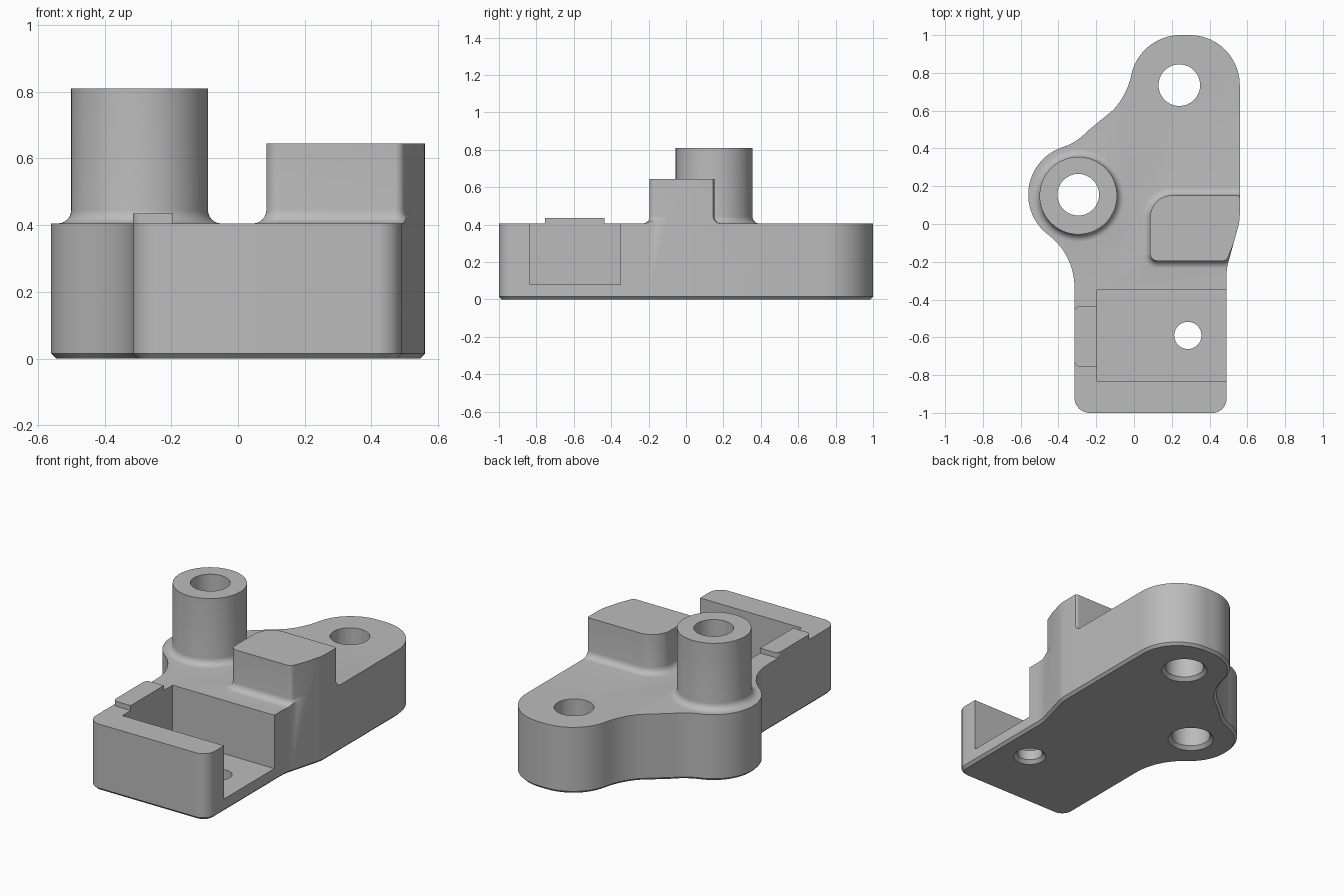
import bpy, bmesh
from math import radians, cos, sin, pi

if "Cube" in bpy.data.objects:
    bpy.data.objects.remove(bpy.data.objects["Cube"])

grey = bpy.data.materials.new("plain grey")
grey.use_nodes = True
grey.diffuse_color = (0.5, 0.5, 0.5, 1)
grey.node_tree.nodes["Principled BSDF"].inputs["Base Color"].default_value = (0.5, 0.5, 0.5, 1)

TOP = 0.405      # deck height
CHAMFER = 0.015


def ring(arcs, offset):
    """Points along arcs (cx, cy, r, start, end); falling angles are concave."""
    pts = []
    for cx, cy, r, a0, a1 in arcs:
        rad = r + (offset if a1 > a0 else -offset)
        n = max(4, int(abs(a1 - a0) / 5))
        for i in range(n + 1):
            a = radians(a0 + (a1 - a0) * i / n)
            pts.append((cx + rad * cos(a), cy + rad * sin(a)))
    return pts


def loft(name, arcs, layers):
    """Solid through copies of an outline at each (offset, z)."""
    bm = bmesh.new()
    rings = [[bm.verts.new((x, y, z)) for x, y in ring(arcs, d)] for d, z in layers]
    n = len(rings[0])
    for lo, hi in zip(rings, rings[1:]):
        for i in range(n):
            j = (i + 1) % n
            bm.faces.new((lo[i], lo[j], hi[j], hi[i]))
    bm.faces.new(rings[0][::-1])
    bm.faces.new(rings[-1])
    bmesh.ops.remove_doubles(bm, verts=bm.verts, dist=1e-5)
    bmesh.ops.recalc_face_normals(bm, faces=bm.faces)
    mesh = bpy.data.meshes.new(name)
    bm.to_mesh(mesh)
    bm.free()
    mesh.materials.append(grey)
    ob = bpy.data.objects.new(name, mesh)
    bpy.context.collection.objects.link(ob)
    return ob


def box(name, x0, x1, y0, y1, z0, z1):
    bpy.ops.mesh.primitive_cube_add(size=1, location=((x0 + x1) / 2, (y0 + y1) / 2, (z0 + z1) / 2))
    ob = bpy.context.object
    ob.name = name
    ob.scale = (x1 - x0, y1 - y0, z1 - z0)
    bpy.ops.object.transform_apply(location=True, rotation=False, scale=True)
    ob.data.materials.append(grey)
    return ob


def combine(target, tool, operation):
    """Apply a boolean and discard the tool."""
    tool.hide_render = True
    mod = target.modifiers.new(operation, "BOOLEAN")
    mod.operation, mod.object, mod.solver = operation, tool, "EXACT"
    bpy.context.view_layer.objects.active = target
    bpy.ops.object.modifier_apply(modifier=mod.name)
    bpy.data.objects.remove(tool)


def circle(x, y, r):
    return [(x, y, r, 0, 180), (x, y, r, 180, 360)]


def flared(height, r=0.04):
    """Layers of a post with a fillet where it meets the deck."""
    arc = [(r - r * sin(i * pi / 12), TOP + r - r * cos(i * pi / 12)) for i in range(7)]
    return [(r, TOP - 0.1)] + arc + [(0, height)]


# Plan outline of the whole bracket, anticlockwise from the front left corner
outline = [
    (-0.235, -0.92, 0.08, 180, 270),
    (0.415, -0.925, 0.075, 270, 360),
    (0.74, -0.27, 0.25, 180, 164),
    (0.31, 0.05, 0.25, -16, 0),
    (0.295, 0.735, 0.265, 0, 90),
    (0.245, 0.735, 0.265, 90, 168),
    (-0.405, 0.873, 0.4, -12, -42),
    (-0.47, 0.692, 0.3, -42, -72),
    (-0.295, 0.155, 0.265, 108, 233),
    (-0.665, -0.336, 0.35, 53, 0),
]
bracket = loft("bracket_body", outline, [(-CHAMFER, 0), (0, CHAMFER), (0, 1)])

# Height stock: deck slab with post, raised block and small tab
block = [
    (0.125, -0.155, 0.04, 180, 270),
    (0.47, -0.165, 0.03, 270, 344),
    (0.32, 0.05, 0.25, -16, 0),
    (0.54, 0.122, 0.03, 0, 90),
    (0.205, 0.032, 0.12, 90, 180),
]
tab = [
    (-0.285, -0.725, 0.03, 180, 270),
    (-0.165, -0.735, 0.02, 270, 360),
    (-0.165, -0.455, 0.02, 0, 90),
    (-0.285, -0.465, 0.03, 90, 180),
]
stock = box("deck_slab", -1, 1, -1.2, 1.2, -0.2, TOP)
combine(stock, loft("post", circle(-0.295, 0.15, 0.205), flared(0.81)), "UNION")
combine(stock, loft("raised_block", block, flared(0.645)), "UNION")
combine(stock, loft("tab", tab, [(0, TOP - 0.1), (0, 0.435)]), "UNION")
combine(bracket, stock, "INTERSECT")

# Pocket open to one side
combine(bracket, box("pocket", -0.195, 0.8, -0.835, -0.35, 0.08, 0.9), "DIFFERENCE")

# Through holes, countersunk underneath
for x, y, r in [(0.24, 0.735, 0.11), (-0.295, 0.155, 0.11), (0.285, -0.59, 0.072)]:
    layers = [(0.035, -0.015), (0, 0.02), (0, 1)]
    combine(bracket, loft("hole", circle(x, y, r), layers), "DIFFERENCE")

bpy.ops.object.select_all(action="DESELECT")
bracket.select_set(True)
bpy.context.view_layer.objects.active = bracket
bpy.ops.object.shade_smooth_by_angle(angle=radians(25))
